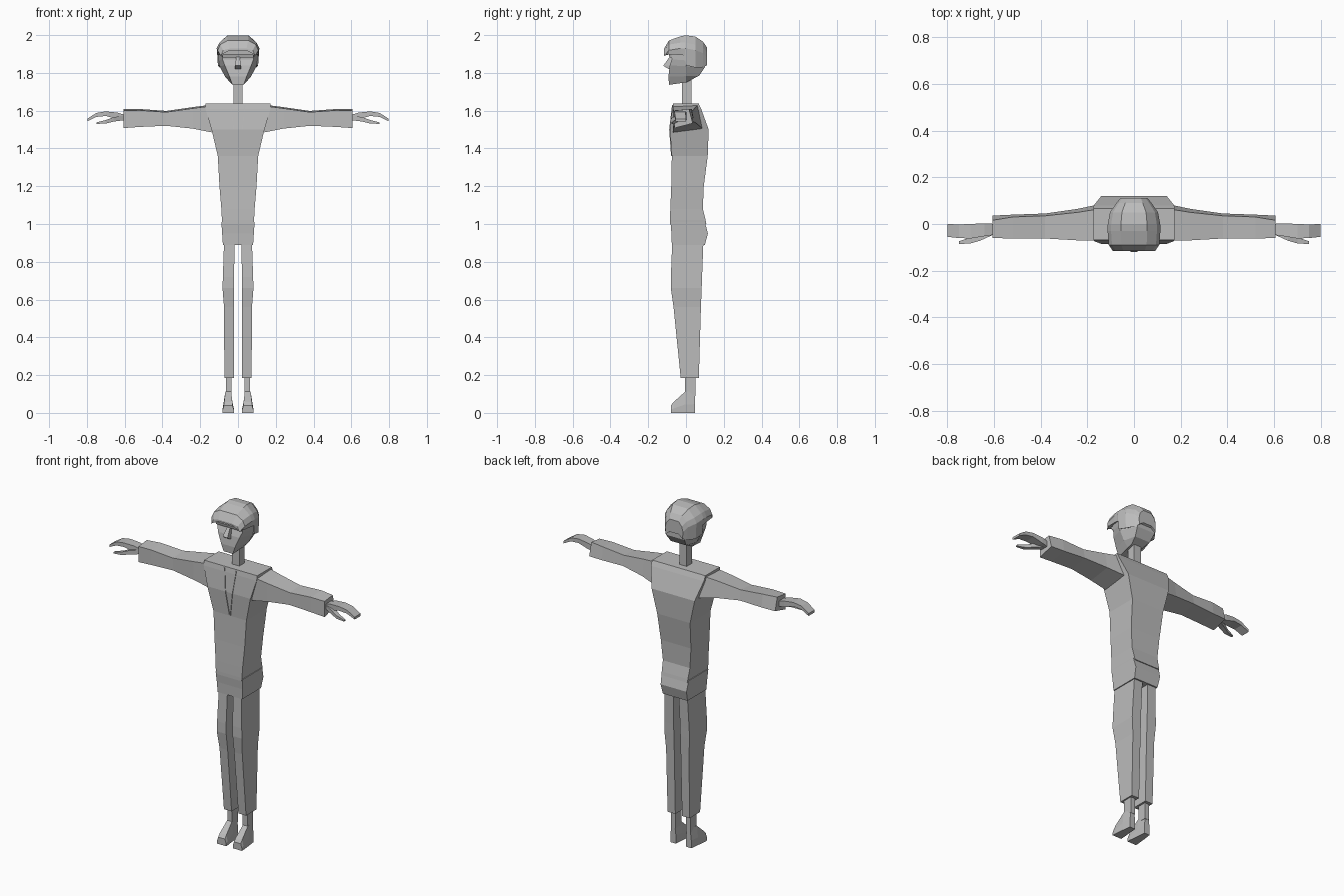
import bpy, bmesh

grey = bpy.data.materials.new("plain_grey")
grey.diffuse_color = (0.5, 0.5, 0.5, 1)


def loft(name, rings, sx=1):
    """Skin a run of equal-sized rings, cap both ends; sx=-1 mirrors in x."""
    bm = bmesh.new()
    rows = [[bm.verts.new((x * sx, y, z)) for x, y, z in r] for r in rings]
    n = len(rows[0])
    for a, b in zip(rows, rows[1:]):
        for i in range(n):
            j = (i + 1) % n
            bm.faces.new((a[i], a[j], b[j], b[i]))
    bm.faces.new(rows[0])
    bm.faces.new(rows[-1])
    bmesh.ops.recalc_face_normals(bm, faces=bm.faces)
    me = bpy.data.meshes.new(name)
    bm.to_mesh(me)
    bm.free()
    me.materials.append(grey)
    ob = bpy.data.objects.new(name, me)
    bpy.context.collection.objects.link(ob)
    return ob


def level(z, x0, x1, y0, y1):
    """Rectangular ring at height z."""
    return [(x0, y0, z), (x1, y0, z), (x1, y1, z), (x0, y1, z)]


def across(x, y0, y1, z0, z1, lean=0.0, tilt=0.0):
    """Rectangular ring across a limb that runs along x."""
    return [(x, y0, z0), (x, y1 + lean, z0 + tilt), (x, y1, z1 + tilt / 3), (x, y0, z1)]


# torso: height, half width, front, back
torso = [(1.0, 0.083, -0.085, 0.108), (1.02, 0.085, -0.085, 0.104),
         (1.08, 0.088, -0.083, 0.089), (1.2, 0.098, -0.078, 0.094),
         (1.36, 0.107, -0.075, 0.115), (1.5, 0.14, -0.085, 0.12),
         (1.61, 0.172, -0.073, 0.08), (1.638, 0.173, -0.068, 0.067)]
loft("torso", [level(z, -w, w, a, b) for z, w, a, b in torso])

# hips below the hem
hips = [(0.89, 0.08, -0.075, 0.1), (0.95, 0.084, -0.077, 0.116), (1.01, 0.088, -0.082, 0.1)]
loft("hips", [level(z, -w, w, a, b) for z, w, a, b in hips])

# narrow lapel edges meeting in a V on the chest
for side, s in (("left", 1), ("right", -1)):
    loft(side + "_lapel",
         [level(1.36, 0.0, 0.005, -0.079, -0.073),
          level(1.5, 0.02, 0.025, -0.089, -0.083),
          level(1.63, 0.035, 0.04, -0.074, -0.067)], s)

loft("neck", [level(z, -0.024, 0.024, -0.022, 0.028) for z in (1.62, 1.8)])

for side, s in (("left", 1), ("right", -1)):
    # trouser leg
    leg = [(0.185, 0.022, 0.072, -0.028, 0.068), (0.56, 0.021, 0.074, -0.066, 0.079),
           (0.66, 0.021, 0.082, -0.08, 0.083), (0.72, 0.021, 0.08, -0.08, 0.085),
           (0.9, 0.018, 0.074, -0.073, 0.092)]
    loft(side + "_leg", [level(*r) for r in leg], s)
    loft(side + "_ankle", [level(z, 0.034, 0.064, -0.005, 0.05) for z in (0.09, 0.2)], s)

    # shoe: toe slopes down from the ankle
    shoe = [(-0.08, 0.022, 0.081, 0.04), (-0.065, 0.022, 0.081, 0.058),
            (-0.005, 0.028, 0.075, 0.112), (0.048, 0.032, 0.068, 0.115)]
    rings = [[(a, y, 0), (b, y, 0), (b, y, h * 0.4), (b - 0.008, y, h),
              (a + 0.008, y, h), (a, y, h * 0.4)] for y, a, b, h in shoe]
    loft(side + "_shoe", rings, s)

    # sleeve
    arm = [(0.14, -0.07, 0.066, 1.485, 1.625, 0.02, 0.02),
           (0.24, -0.07, 0.05, 1.505, 1.612, 0.015, 0.02),
           (0.38, -0.062, 0.035, 1.52, 1.592, 0.01, 0.02),
           (0.52, -0.062, 0.03, 1.514, 1.602, 0.01, 0.02),
           (0.605, -0.06, 0.016, 1.508, 1.6, 0.02, 0.025)]
    loft(side + "_sleeve", [across(*r) for r in arm], s)

    # flat curved hand and pointed thumb
    hand = [(0.59, -0.045, 0.0, 1.545, 1.575), (0.64, -0.052, 0.003, 1.555, 1.59),
            (0.7, -0.062, 0.0, 1.572, 1.596), (0.75, -0.06, -0.002, 1.567, 1.588),
            (0.798, -0.055, 0.0, 1.543, 1.557)]
    loft(side + "_hand", [across(*r) for r in hand], s)
    thumb = [(0.6, -0.045, -0.015, 1.55, 1.575), (0.66, -0.072, -0.04, 1.542, 1.565),
             (0.7, -0.083, -0.058, 1.532, 1.55), (0.75, -0.086, -0.074, 1.53, 1.538)]
    loft(side + "_thumb", [across(*r) for r in thumb], s)

# face: front/back heights, front/middle/back half widths, front/back depth
face = [(1.737, 1.762, 0.03, 0.042, 0.035, -0.09, 0.02),
        (1.78, 1.785, 0.045, 0.07, 0.05, -0.093, 0.07),
        (1.84, 1.83, 0.07, 0.097, 0.06, -0.086, 0.1),
        (1.872, 1.86, 0.082, 0.103, 0.06, -0.075, 0.1),
        (1.93, 1.92, 0.088, 0.105, 0.055, -0.08, 0.1)]
loft("face", [[(-a, y0, zf), (a, y0, zf), (m, 0, (zf + zb) / 2), (b, y1, zb),
               (-b, y1, zb), (-m, 0, (zf + zb) / 2)]
              for zf, zb, a, m, b, y0, y1 in face])

loft("nose", [level(1.82, -0.016, 0.016, -0.092, -0.08),
              level(1.838, -0.016, 0.016, -0.12, -0.07),
              level(1.885, -0.009, 0.009, -0.087, -0.07)])
loft("brow", [level(1.882, -0.08, 0.08, -0.087, -0.06),
              level(1.9, -0.085, 0.085, -0.092, -0.06)])

# hair: depth, half width, lower edge, side height, crown height
hair = [(-0.116, 0.09, 1.898, 1.91, 1.928), (-0.09, 0.108, 1.898, 1.94, 1.972),
        (-0.03, 0.113, 1.895, 1.95, 1.993), (-0.005, 0.113, 1.892, 1.95, 1.998),
        (0.0, 0.112, 1.84, 1.95, 1.999), (0.05, 0.103, 1.828, 1.94, 1.992),
        (0.09, 0.075, 1.83, 1.925, 1.965), (0.111, 0.058, 1.84, 1.9, 1.935)]
rings = []
for y, w, lo, mid, top in hair:
    k = w * 0.5
    rings.append([(-w * 0.95, y, lo), (-w, y, mid - 0.02), (-w * 0.87, y, mid + 0.01),
                  (-k, y, top), (k, y, top),
                  (w * 0.87, y, mid + 0.01), (w, y, mid - 0.02), (w * 0.95, y, lo),
                  (k, y, lo + 0.02), (-k, y, lo + 0.02)])
loft("hair", rings)
